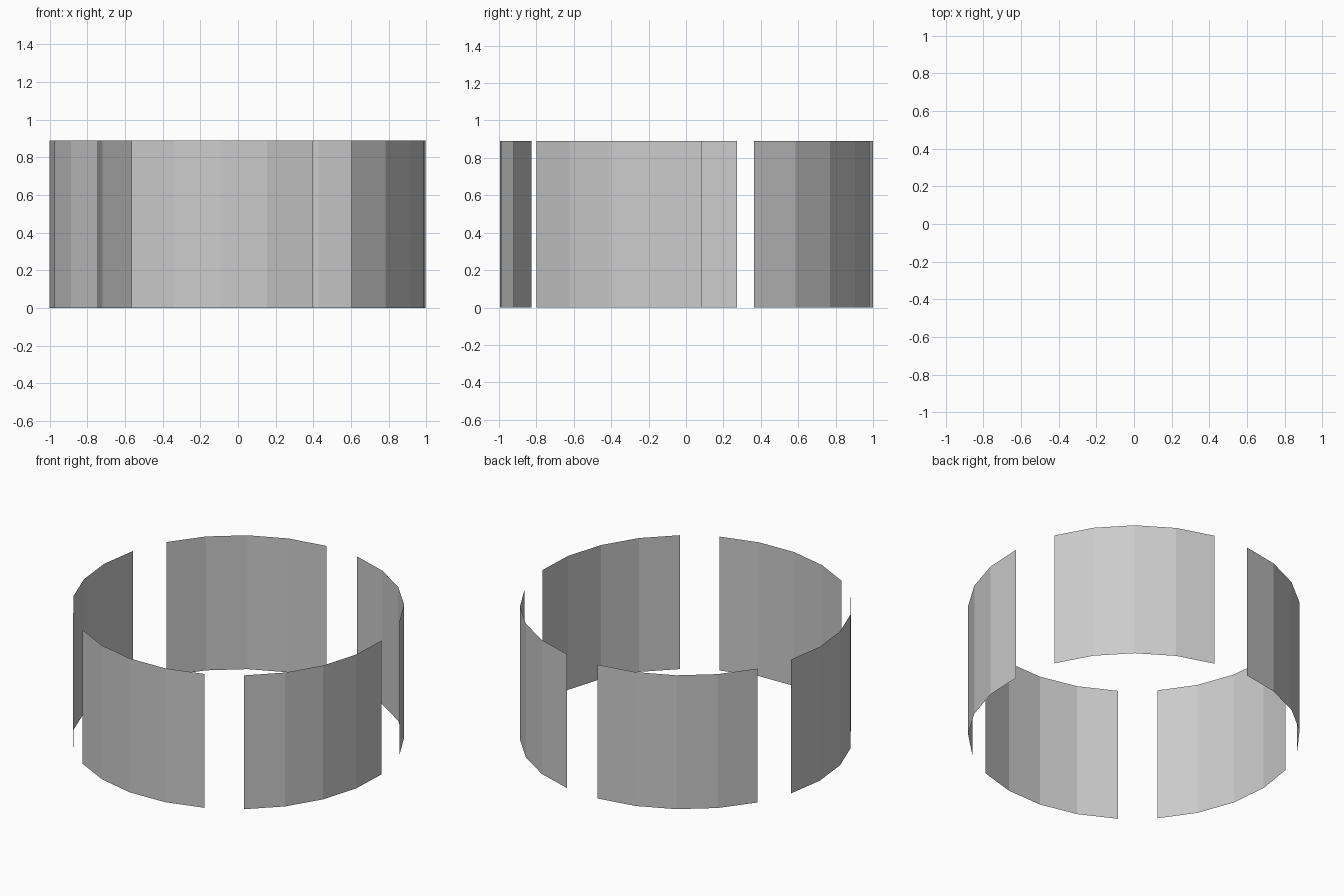
import bpy
from math import cos, sin, radians

if "Cube" in bpy.data.objects:
    bpy.data.objects.remove(bpy.data.objects["Cube"])

RADIUS, HEIGHT = 1.0, 0.89
PANELS, SEGMENTS = 5, 4
FIRST, PITCH, SPAN = 21.4, 71.4, 57.7   # degrees


def curved_panel(name, start):
    """Thin faceted arc sheet standing on the ground."""
    verts = []
    for i in range(SEGMENTS + 1):
        a = radians(start + SPAN * i / SEGMENTS)
        x, y = RADIUS * cos(a), RADIUS * sin(a)
        verts += [(x, y, 0), (x, y, HEIGHT)]
    faces = [(2 * i, 2 * i + 2, 2 * i + 3, 2 * i + 1) for i in range(SEGMENTS)]
    mesh = bpy.data.meshes.new(name)
    mesh.from_pydata(verts, [], faces)
    obj = bpy.data.objects.new(name, mesh)
    bpy.context.collection.objects.link(obj)


# Ring of five curved wall panels, with a wider gap on the right side
for n in range(PANELS):
    curved_panel(f"wall_panel_{n + 1}", FIRST + PITCH * n)
